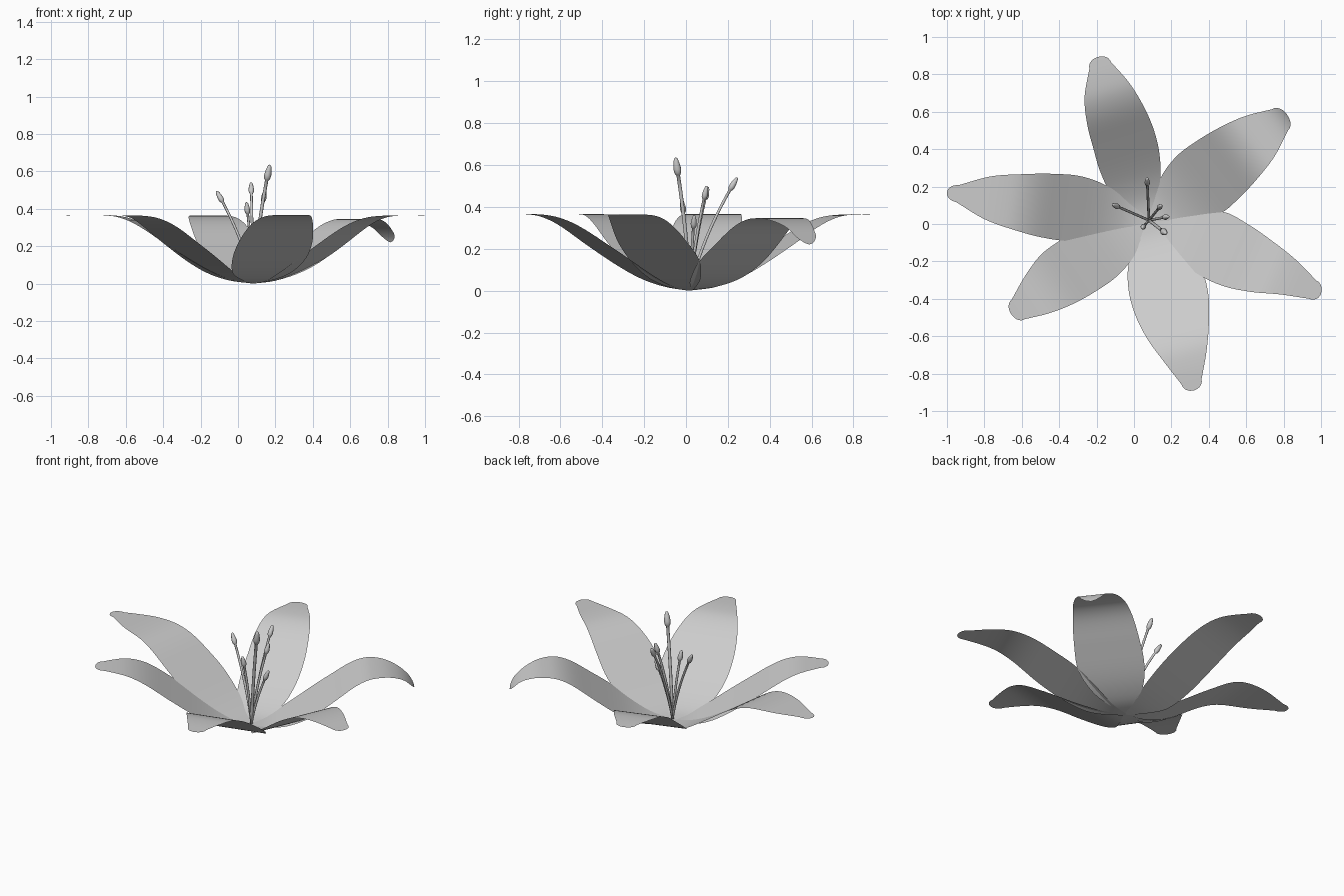
import bpy, bmesh, math
from mathutils import Vector

if "Cube" in bpy.data.objects:
    bpy.data.objects.remove(bpy.data.objects["Cube"])

CENTRE = Vector((0.08, 0.02, 0.0))


def smooth_interp(keys, x):
    """Cubic Hermite interpolation through (x, value) keys."""
    n = len(keys)

    def slope(i):
        a, b = keys[max(i - 1, 0)], keys[min(i + 1, n - 1)]
        return (b[1] - a[1]) / (b[0] - a[0])

    for i in range(n - 1):
        (x0, y0), (x1, y1) = keys[i], keys[i + 1]
        if x <= x1 or i == n - 2:
            h = x1 - x0
            t = min(max((x - x0) / h, 0), 1)
            return ((2*t**3 - 3*t**2 + 1) * y0 + (t**3 - 2*t**2 + t) * h * slope(i)
                    + (3*t**2 - 2*t**3) * y1 + (t**3 - t**2) * h * slope(i + 1))


def finish(bm, name):
    me = bpy.data.meshes.new(name)
    bm.to_mesh(me)
    bm.free()
    for p in me.polygons:
        p.use_smooth = True
    ob = bpy.data.objects.new(name, me)
    bpy.context.collection.objects.link(ob)
    return ob


# Height of a petal against distance from the centre
RISE = [(0, 0.0), (0.1, 0.015), (0.2, 0.055), (0.3, 0.112), (0.45, 0.21), (0.6, 0.308),
        (0.7, 0.35), (0.8, 0.363), (0.95, 0.363), (1.1, 0.36)]
DROOP = RISE[:4] + [(0.45, 0.215), (0.58, 0.305), (0.66, 0.338), (0.73, 0.342), (0.8, 0.328),
                    (0.87, 0.292), (0.92, 0.238), (0.945, 0.18)]
STATIONS = (0.2, 0.35, 0.5, 0.65, 0.8, 0.95)


def width(keys, t):
    if t > 0.95:  # rounded tip
        return keys[-1] * math.sqrt(max(0, 1 - ((t - 0.95) / 0.05) ** 2))
    pts = [(0, 0.01), (0.1, keys[0] * 0.5)] + list(zip(STATIONS, keys))
    return smooth_interp(pts, t)


def petal(name, tip, left, right, rise, lift):
    axis = Vector((tip[0], tip[1], 0)) - CENTRE
    length = axis.length
    axis.normalize()
    side = Vector((-axis.y, axis.x, 0))
    bm = bmesh.new()
    rows, cols = 44, 8
    grid = []
    for i in range(rows + 1):
        t = 1 - (1 - i / rows) ** 1.5
        l, r = width(left, t), width(right, t)
        z = max(0, smooth_interp(rise, t * length)) + lift
        row = []
        for j in range(cols + 1):
            off = -r + (l + r) * j / cols
            p = CENTRE + axis * (t * length) + side * off
            row.append(bm.verts.new((p.x, p.y, z)))
        grid.append(row)
    for a, b in zip(grid, grid[1:]):
        for j in range(cols):
            bm.faces.new((a[j], b[j], b[j + 1], a[j + 1]))
    bmesh.ops.remove_doubles(bm, verts=bm.verts, dist=1e-5)
    bmesh.ops.recalc_face_normals(bm, faces=bm.faces)
    if sum(f.normal.z for f in bm.faces) < 0:
        bmesh.ops.reverse_faces(bm, faces=bm.faces)
    finish(bm, name)


# Petals: tip, left half-widths, right half-widths
petal("petal_back", (-0.195, 0.893), (.145, .17, .168, .16, .13, .06),
      (.12, .16, .17, .155, .12, .06), RISE, 0.001)
petal("petal_back_right", (0.815, 0.59), (.14, .18, .178, .16, .126, .066),
      (.145, .205, .2, .177, .14, .075), DROOP, 0.003)
petal("petal_right", (0.998, -0.378), (.14, .2, .19, .16, .12, .06),
      (.12, .16, .165, .135, .085, .045), RISE, 0.0)
petal("petal_front", (0.32, -0.89), (.15, .205, .205, .17, .12, .055),
      (.16, .2, .2, .17, .115, .055), RISE, 0.003)
petal("petal_front_left", (-0.655, -0.485), (.115, .15, .152, .14, .11, .06),
      (.13, .17, .18, .175, .13, .065), RISE, 0.001)
petal("petal_left", (-1.0, 0.17), (.11, .165, .17, .15, .115, .045),
      (.14, .182, .175, .15, .115, .045), RISE, 0.003)


def stamen(name, tip, stem_r, head_r, head_len):
    base, tip = CENTRE + Vector((0, 0, 0.012)), Vector(tip)
    total = (tip - base).length
    # bend outward: starts steeper than it ends
    ctrl = base.lerp(tip, 0.5)
    ctrl.x -= (tip.x - base.x) * 0.22
    ctrl.y -= (tip.y - base.y) * 0.22

    def path(t):
        return base * (1-t)**2 + ctrl * (2*t*(1-t)) + tip * t**2

    h = 1 - head_len / total
    samples = [(h * k / 8, stem_r) for k in range(9)]
    samples += [(h + (1 - h) * f, head_r * s) for f, s in
                ((0.03, 0.6), (0.15, 0.9), (0.35, 1), (0.6, 0.85), (0.85, 0.6), (0.97, 0.4), (1, 0.1))]
    bm = bmesh.new()
    n, rings = 10, []
    for t, r in samples:
        p = path(t)
        d = (path(t + 0.01) - path(t - 0.01)).normalized()
        u = d.cross(Vector((0, 1, 0))).normalized()
        v = d.cross(u)
        rings.append([bm.verts.new(p + (u * math.cos(2*math.pi*k/n) + v * math.sin(2*math.pi*k/n)) * r)
                      for k in range(n)])
    for a, b in zip(rings, rings[1:]):
        for k in range(n):
            bm.faces.new((a[k], a[(k+1) % n], b[(k+1) % n], b[k]))
    bm.faces.new(rings[0])
    bm.faces.new(rings[-1])
    bmesh.ops.recalc_face_normals(bm, faces=bm.faces)
    finish(bm, name)


# Pistil and stamens
stamen("pistil", (0.17, -0.05, 0.635), 0.009, 0.019, 0.085)
for i, tip in enumerate([(0.07, 0.245, 0.54), (-0.115, 0.105, 0.495), (0.045, -0.02, 0.435),
                         (0.145, 0.1, 0.50), (0.185, 0.04, 0.36)]):
    stamen(f"stamen_{i + 1}", tip, 0.007, 0.015, 0.065)
